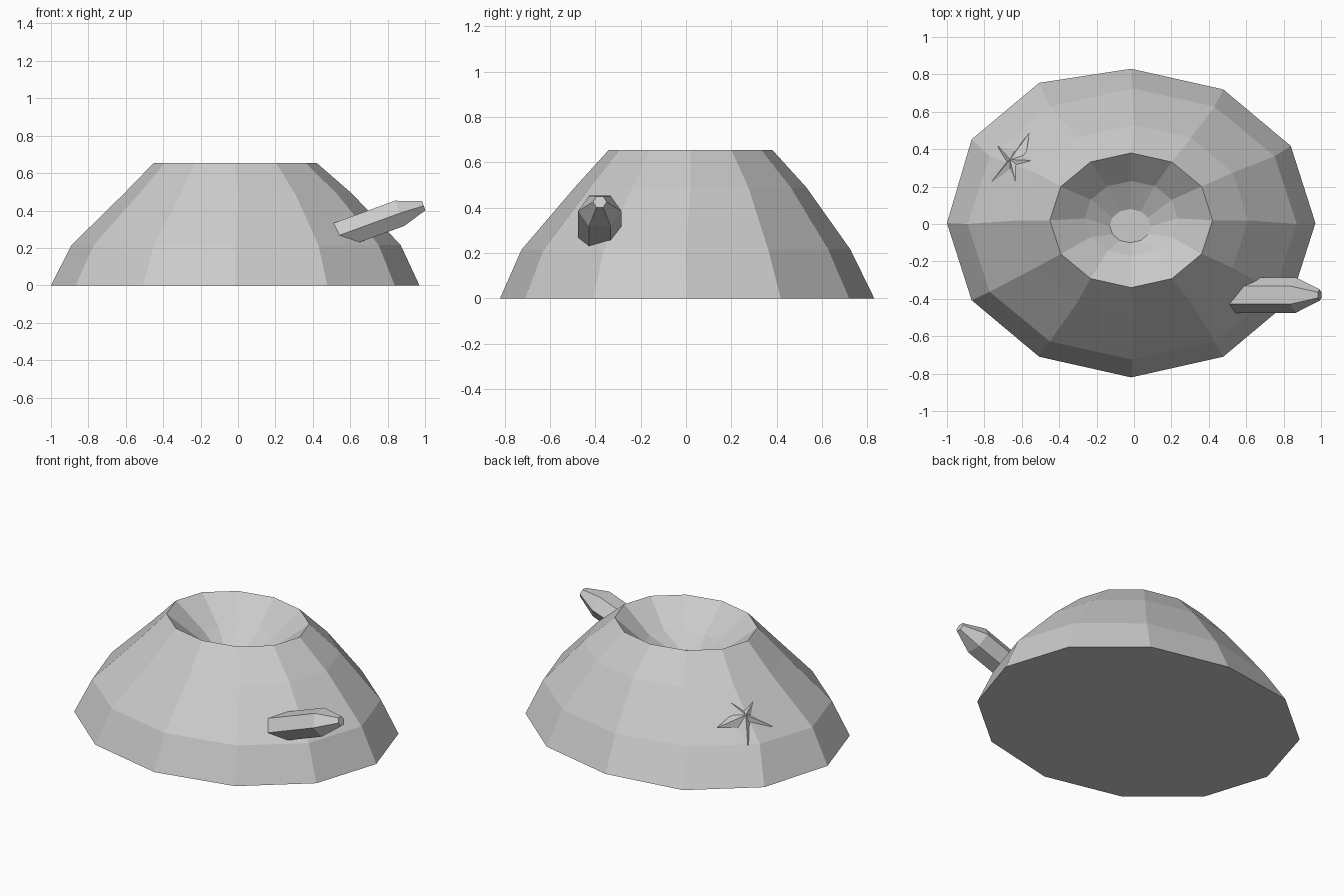
import bpy
import bmesh
from math import cos, sin, pi, radians
from mathutils import Vector, Matrix

cube = bpy.data.objects.get("Cube")
if cube:
    bpy.data.objects.remove(cube)

sand = bpy.data.materials.new("pale_grey")
sand.use_nodes = True
colour = (0.6, 0.6, 0.6, 1)
sand.diffuse_color = colour
sand.node_tree.nodes["Principled BSDF"].inputs["Base Color"].default_value = colour


def finish(name, bm):
    bmesh.ops.recalc_face_normals(bm, faces=bm.faces)
    mesh = bpy.data.meshes.new(name)
    bm.to_mesh(mesh)
    bm.free()
    mesh.materials.append(sand)
    obj = bpy.data.objects.new(name, mesh)
    bpy.context.collection.objects.link(obj)
    return obj


def loft(name, rings):
    """Skin a stack of equal-sized rings and cap both ends."""
    bm = bmesh.new()
    loops = [[bm.verts.new(p) for p in ring] for ring in rings]
    n = len(loops[0])
    for a, b in zip(loops, loops[1:]):
        for i in range(n):
            j = (i + 1) % n
            bm.faces.new((a[i], a[j], b[j], b[i]))
    bm.faces.new(loops[0])
    bm.faces.new(loops[-1])
    return finish(name, bm)


def ellipse(rx, ry, cx, cy, z, n=12):
    return [Vector((cx + rx * cos(2 * pi * i / n), cy + ry * sin(2 * pi * i / n), z))
            for i in range(n)]


# Twelve-sided mound: outer slope, rim, then crater down to its flat floor
profile = [
    (0.985, 0.825, -0.015, 0.005, 0.0),
    (0.88, 0.725, -0.01, 0.0, 0.215),
    (0.61, 0.51, 0.0, 0.02, 0.49),
    (0.435, 0.36, -0.015, 0.02, 0.655),
    (0.25, 0.2, -0.015, 0.03, 0.51),
    (0.11, 0.09, -0.02, -0.01, 0.425),
]
rings = [ellipse(*p) for p in profile]
# Slight bulge at the back right of the foot
for i in (4, 5):
    rings[0][i].y += 0.035
loft("mound", rings)

# Tapered six-sided shell, stuck into the slope
tilt = Matrix.Rotation(radians(-20), 3, 'Y')
shoulder = Vector((0.864, -0.38, 0.385))


def shell_ring(along, ry, rz, drop=0.0):
    return [shoulder + tilt @ Vector((along, ry * cos(i * pi / 3), rz * sin(i * pi / 3) - drop))
            for i in range(6)]


loft("shell", [shell_ring(-0.42, 0.095, 0.083), shell_ring(0, 0.095, 0.083),
               shell_ring(0.135, 0.03, 0.03, 0.006)])

# Five-armed starfish resting on the slope, with a raised centre
normal = Vector((-0.59, 0.355, 0.72)).normalized()
arm = Vector((0.07, -0.87, 0.49))
arm = (arm - normal * arm.dot(normal)).normalized()
side = normal.cross(arm)
centre = Vector((-0.633, 0.327, 0.327))
bm = bmesh.new()
rim = []
for i in range(10):
    r = 0.075 if i % 2 else 0.18
    a = i * pi / 5
    rim.append(bm.verts.new(centre + arm * r * cos(a) + side * r * sin(a)))
apex = bm.verts.new(centre + normal * 0.05)
for i in range(10):
    bm.faces.new((rim[i], rim[(i + 1) % 10], apex))
bm.faces.new(rim)
finish("starfish", bm)
